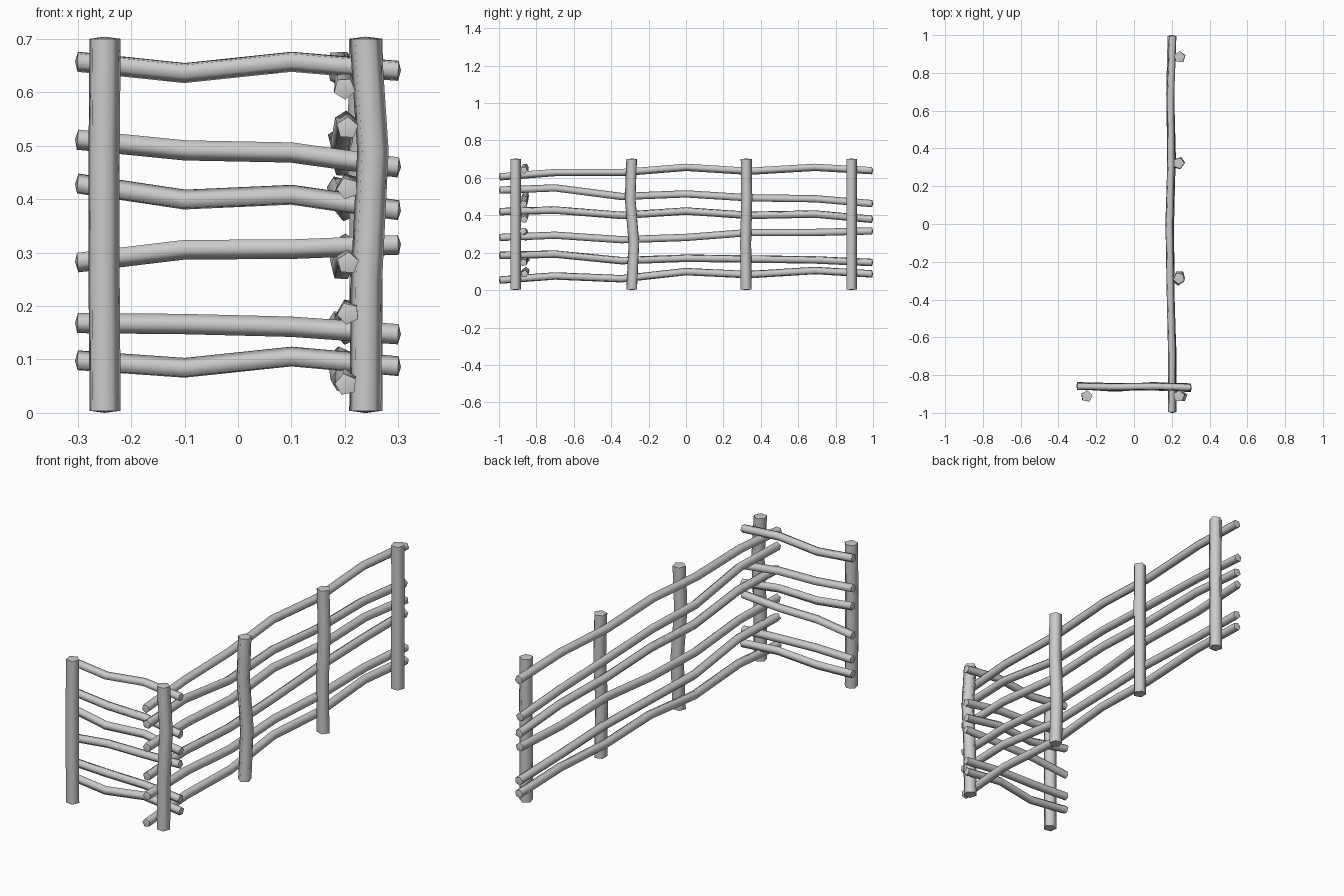
import bpy, bmesh, math, random
from mathutils import Vector

if "Cube" in bpy.data.objects:
    bpy.data.objects.remove(bpy.data.objects["Cube"])

random.seed(4)
SIDES = 5


def branch(name, pts, r, spin, dome=0.005):
    """Five-sided rough pole along pts with slightly pointed ends."""
    pts = [Vector(p) for p in pts]
    axis = (pts[-1] - pts[0]).normalized()
    u = axis.orthogonal().normalized()
    v = axis.cross(u)
    bm = bmesh.new()
    rings = []
    for p in pts:
        rings.append([bm.verts.new(p + r * (math.cos(a) * u + math.sin(a) * v))
                      for a in (spin + i * math.tau / SIDES for i in range(SIDES))])
    start = bm.verts.new(pts[0] - axis * dome)
    end = bm.verts.new(pts[-1] + axis * dome)
    for i in range(SIDES):
        j = (i + 1) % SIDES
        for a, b in zip(rings, rings[1:]):
            bm.faces.new((a[i], a[j], b[j], b[i]))
        bm.faces.new((start, rings[0][j], rings[0][i]))
        bm.faces.new((end, rings[-1][i], rings[-1][j]))
    bmesh.ops.recalc_face_normals(bm, faces=bm.faces)
    # smooth bark, crisp rim at the cut ends
    for f in bm.faces:
        f.smooth = True
    for ring in (rings[0], rings[-1]):
        for i in range(SIDES):
            bm.edges.get((ring[i], ring[(i + 1) % SIDES])).smooth = False
    me = bpy.data.meshes.new(name)
    bm.to_mesh(me)
    bm.free()
    ob = bpy.data.objects.new(name, me)
    bpy.context.collection.objects.link(ob)


# long fence rails, heights at seven stations along y
long_y = (-0.995, -0.7, -0.345, 0, 0.335, 0.69, 0.995)
long_x = (0.202, 0.204, 0.193, 0.19, 0.2, 0.194, 0.2)
long_z = (
    (.607, .630, .630, .658, .637, .658, .640),
    (.533, .545, .499, .513, .492, .487, .461),
    (.420, .428, .400, .423, .400, .407, .379),
    (.280, .292, .268, .280, .306, .307, .315),
    (.186, .193, .158, .171, .167, .162, .148),
    (.053, .075, .060, .098, .082, .104, .086),
)
for row in long_z:
    pts = [(x + random.uniform(-.005, .005), y, z) for x, y, z in zip(long_x, long_y, row)]
    branch("long_rail", pts, 0.021, random.uniform(0, 6))

# short fence rails, same wobble as the far end of the long ones
short_x = (-0.3, -0.1, 0.1, 0.3)
short_y = (-0.856, -0.865, -0.858, -0.867)
short_z = (
    (.658, .637, .658, .641),
    (.512, .492, .488, .460),
    (.428, .398, .407, .378),
    (.283, .307, .308, .316),
    (.168, .166, .161, .147),
    (.097, .083, .104, .086),
)
for row in short_z:
    pts = [(x, y + random.uniform(-.005, .005), z) for x, y, z in zip(short_x, short_y, row)]
    branch("short_rail", pts, 0.020, random.uniform(0, 6))

# upright posts: base position plus sideways bend at the two middle stations
post_z = (0.004, 0.25, 0.49, 0.7)
posts = (
    (-0.25, -0.912, (-.002, 0), (-.002, 0)),
    (0.238, -0.912, (.002, 0), (.014, 0)),
    (0.238, -0.288, (.003, .012), (-.003, -.008)),
    (0.236, 0.322, (-.002, -.003), (.004, .003)),
    (0.241, 0.884, (0, 0), (.002, 0)),
)
for x, y, low, high in posts:
    bends = ((0, 0), low, high, (0, 0))
    branch("post", [(x + b[0], y + b[1], z) for b, z in zip(bends, post_z)],
           0.031, random.uniform(0, 6), 0.004)
